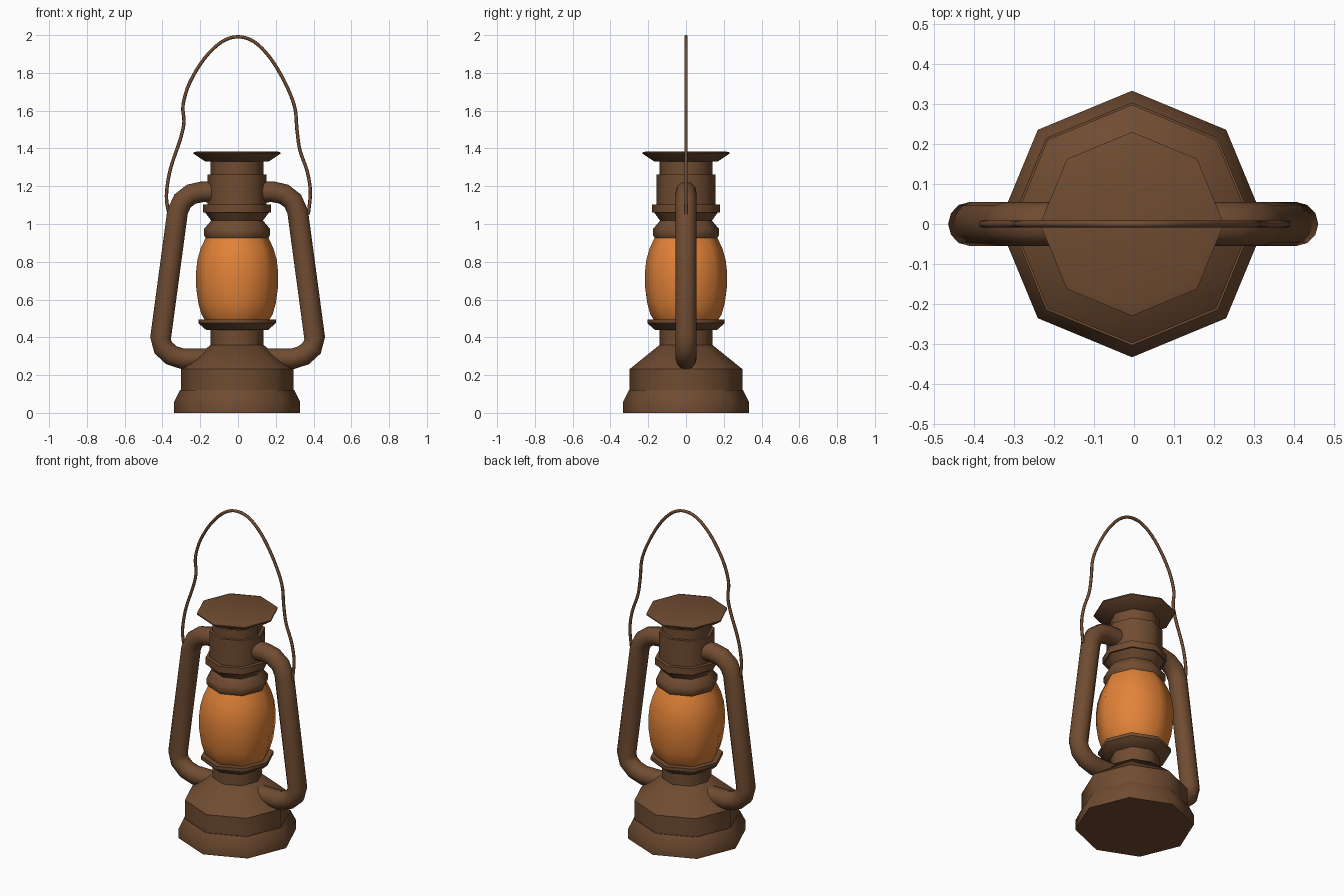
import bpy, bmesh, math
from mathutils import Vector

if "Cube" in bpy.data.objects:
    bpy.data.objects.remove(bpy.data.objects["Cube"])

CX = -0.005  # axis of the turned parts


def material(name, rgb):
    m = bpy.data.materials.new(name)
    m.diffuse_color = (*rgb, 1)
    m.use_nodes = True
    m.node_tree.nodes["Principled BSDF"].inputs["Base Color"].default_value = m.diffuse_color
    return m


BROWN = material("rusty_brown", (0.162, 0.072, 0.031))
ORANGE = material("amber_glass", (0.76, 0.225, 0.040))


def finish(name, bm, mat, angle):
    bmesh.ops.recalc_face_normals(bm, faces=bm.faces)
    me = bpy.data.meshes.new(name)
    bm.to_mesh(me)
    bm.free()
    me.materials.append(mat)
    ob = bpy.data.objects.new(name, me)
    bpy.context.collection.objects.link(ob)
    bpy.ops.object.select_all(action='DESELECT')
    ob.select_set(True)
    bpy.context.view_layer.objects.active = ob
    bpy.ops.object.shade_smooth_by_angle(angle=math.radians(angle))
    return ob


def skin(bm, rings):
    """Join rings of vertices into a closed skin with end caps."""
    n = len(rings[0])
    for a, b in zip(rings, rings[1:]):
        for i in range(n):
            j = (i + 1) % n
            bm.faces.new((a[i], a[j], b[j], b[i]))
    bm.faces.new(rings[0][::-1])
    bm.faces.new(rings[-1])


def turned(name, profile, mat=BROWN, sides=8, angle=50):
    """Octagonal turned part from (radius, height) pairs."""
    bm = bmesh.new()
    rings = []
    for r, z in profile:
        rings.append([bm.verts.new((CX + r * math.cos(k * math.tau / sides),
                                    r * math.sin(k * math.tau / sides), z))
                      for k in range(sides)])
    skin(bm, rings)
    return finish(name, bm, mat, angle)


def tube(name, path, radius, sides, angle=60):
    """Round tube following a path of (x, z) points in the y = 0 plane."""
    bm = bmesh.new()
    pts = [Vector((x, 0, z)) for x, z in path]
    rings = []
    for i, p in enumerate(pts):
        a, b = pts[max(i - 1, 0)], pts[min(i + 1, len(pts) - 1)]
        t = (b - a).normalized()
        side = Vector((t.z, 0, -t.x))
        rings.append([bm.verts.new(p + radius * (
            side * math.cos(k * math.tau / sides)
            + Vector((0, 1, 0)) * math.sin(k * math.tau / sides)))
            for k in range(sides)])
    skin(bm, rings)
    return finish(name, bm, BROWN, angle)


def smooth_path(pts, steps):
    """Catmull-Rom curve through the points."""
    p = [Vector(q) for q in pts]
    p = [2 * p[0] - p[1]] + p + [2 * p[-1] - p[-2]]
    out = []
    for i in range(1, len(p) - 2):
        a, b, c, d = p[i - 1:i + 3]
        for s in range(steps):
            t = s / steps
            out.append(0.5 * (2 * b + (c - a) * t + (2 * a - 5 * b + 4 * c - d) * t * t
                              + (3 * b - a - 3 * c + d) * t ** 3))
    out.append(p[-2])
    return out


# fuel tank and foot
turned("foot", [(0.333, 0), (0.333, 0.06), (0.303, 0.12)])
turned("tank", [(0.298, 0.115), (0.298, 0.232)])
turned("tank_shoulder", [(0.298, 0.232), (0.14, 0.36)])
turned("burner_neck", [(0.14, 0.35), (0.14, 0.45)])
turned("burner_tray", [(0.165, 0.44), (0.205, 0.475), (0.205, 0.495)], angle=46)

# glass globe
turned("glass_globe", [(0.165, 0.485), (0.188, 0.52), (0.205, 0.58), (0.216, 0.66),
                       (0.218, 0.74), (0.210, 0.81), (0.193, 0.87), (0.165, 0.93)], ORANGE)

# chimney
turned("globe_collar", [(0.162, 0.92), (0.174, 0.94), (0.174, 0.975), (0.137, 1.018),
                        (0.172, 1.065)])
turned("chimney_ring", [(0.18, 1.062), (0.18, 1.103)])
turned("chimney_lower", [(0.157, 1.10), (0.157, 1.263)])
turned("chimney_upper", [(0.14, 1.26), (0.14, 1.335)])
turned("chimney_cap", [(0.167, 1.33), (0.230, 1.372), (0.230, 1.379), (0.210, 1.385)], angle=46)

# side tubes, mirrored
arm = [(0.10, 1.17), (0.19, 1.17), (0.245, 1.158), (0.292, 1.122), (0.318, 1.065),
       (0.408, 0.395), (0.394, 0.345), (0.350, 0.305), (0.290, 0.286), (0.15, 0.286)]
for label, s in (("right", 1), ("left", -1)):
    tube("side_tube_" + label, [(s * x - 0.002, z) for x, z in arm], 0.055, 12)

# bent wire handle
wire = [(-0.365, 1.05), (-0.379, 1.15), (-0.358, 1.29), (-0.305, 1.45), (-0.286, 1.54),
        (-0.291, 1.63), (-0.255, 1.75), (-0.175, 1.88), (-0.085, 1.965), (0, 1.991),
        (0.085, 1.965), (0.170, 1.88), (0.248, 1.75), (0.300, 1.62), (0.312, 1.50),
        (0.328, 1.39), (0.366, 1.28), (0.383, 1.17), (0.372, 1.05)]
tube("wire_handle", smooth_path(wire, 4), 0.009, 8)
